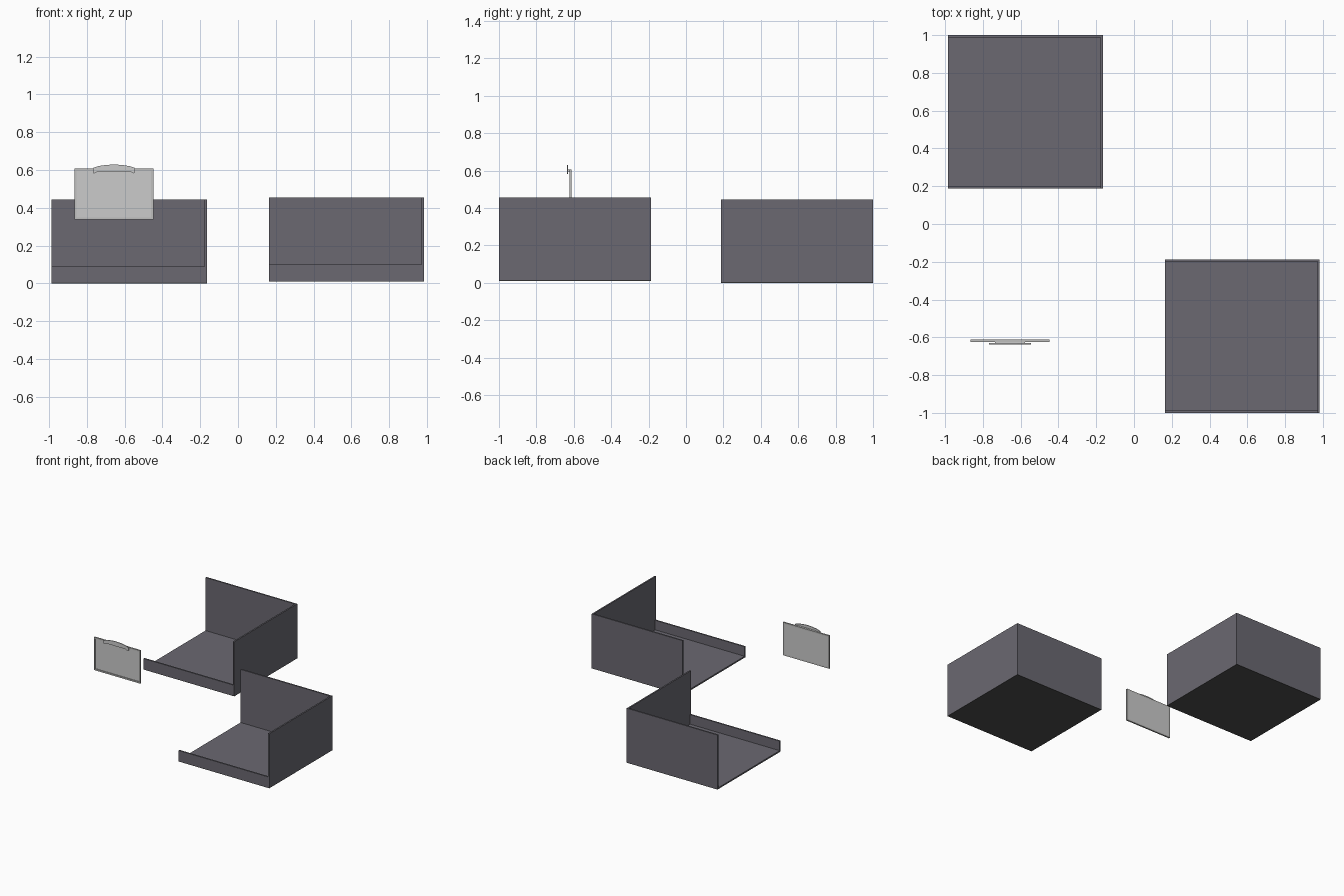
import bpy
import bmesh

if "Cube" in bpy.data.objects:
    bpy.data.objects.remove(bpy.data.objects["Cube"], do_unlink=True)


def material(name, r, g, b):
    mat = bpy.data.materials.new(name)
    mat.use_nodes = True
    mat.diffuse_color = (r, g, b, 1)
    bsdf = next(n for n in mat.node_tree.nodes if n.type == "BSDF_PRINCIPLED")
    bsdf.inputs["Base Color"].default_value = (r, g, b, 1)
    return mat


wall_grey = material("purple grey", 0.145, 0.14, 0.165)
base_grey = material("dark neutral grey", 0.075, 0.075, 0.075)
sheet_grey = material("light grey", 0.6, 0.6, 0.6)
frame_grey = material("frame grey", 0.52, 0.52, 0.51)


def prism(name, outline, y0, y1, mat):
    """Extrude an x-z outline from y0 to y1."""
    bm = bmesh.new()
    face = bm.faces.new([bm.verts.new((x, y0, z)) for x, z in outline])
    out = bmesh.ops.extrude_face_region(bm, geom=[face])
    moved = [v for v in out["geom"] if isinstance(v, bmesh.types.BMVert)]
    bmesh.ops.translate(bm, verts=moved, vec=(0, y1 - y0, 0))
    bmesh.ops.recalc_face_normals(bm, faces=bm.faces)
    mesh = bpy.data.meshes.new(name)
    bm.to_mesh(mesh)
    bm.free()
    mesh.materials.append(mat)
    obj = bpy.data.objects.new(name, mesh)
    bpy.context.collection.objects.link(obj)
    return obj


def box(name, x0, x1, y0, y1, z0, z1, mat):
    return prism(name, [(x0, z0), (x1, z0), (x1, z1), (x0, z1)], y0, y1, mat)


# Two open trays: floor, low front lip, tall back and one tall side wall
T = 0.012
WIDTH, DEPTH, HEIGHT, LIP = 0.82, 0.813, 0.445, 0.09


def tray(label, x0, y0, z0):
    x1, y1 = x0 + WIDTH, y0 + DEPTH
    zb, top = z0 + 0.004, z0 + HEIGHT
    box(label + "_underside", x0, x1, y0, y1, z0, zb, base_grey)
    box(label + "_floor", x0, x1 - T, y0 + T, y1 - T, zb, z0 + T, wall_grey)
    box(label + "_front_lip", x0, x1 - T, y0, y0 + T, zb, z0 + LIP, wall_grey)
    box(label + "_back_wall", x0, x1 - T, y1 - T, y1, zb, top, wall_grey)
    box(label + "_side_wall", x1 - T, x1, y0, y1, zb, top, wall_grey)


tray("rear_tray", -0.985, 0.187, 0.0)
tray("front_tray", 0.163, -1.0, 0.01)

# Upright board with a raised rim
X0, X1, Z0, Z1 = -0.865, -0.447, 0.338, 0.607
FRONT, BACK = -0.624, -0.612
R = 0.012
box("board_sheet", X0 + R, X1 - R, FRONT + 0.006, BACK, Z0 + R, Z1 - R, sheet_grey)
for name, a, b, c, d in (
    ("board_rim_bottom", X0, X1, Z0, Z0 + R),
    ("board_rim_top", X0, X1, Z1 - R, Z1),
    ("board_rim_right", X0, X0 + R, Z0 + R, Z1 - R),
    ("board_rim_left", X1 - R, X1, Z0 + R, Z1 - R),
):
    box(name, a, b, FRONT, BACK, c, d, frame_grey)

# Arched clip on the top edge, outlined by mirroring one half
CX = (X0 + X1) / 2
half = [(0, 0.629), (0.04, 0.627), (0.08, 0.621), (0.112, 0.611),
        (0.112, 0.588), (0.106, 0.582), (0.098, 0.584), (0.086, 0.592), (0, 0.592)]
outline = [(CX + x, z) for x, z in half]
outline += [(CX - x, z) for x, z in reversed(half[1:-1])]
prism("clip_plate", outline, -0.637, -0.631, sheet_grey)
box("clip_mount", CX - 0.08, CX + 0.08, -0.631, FRONT, 0.594, 0.606, sheet_grey)
